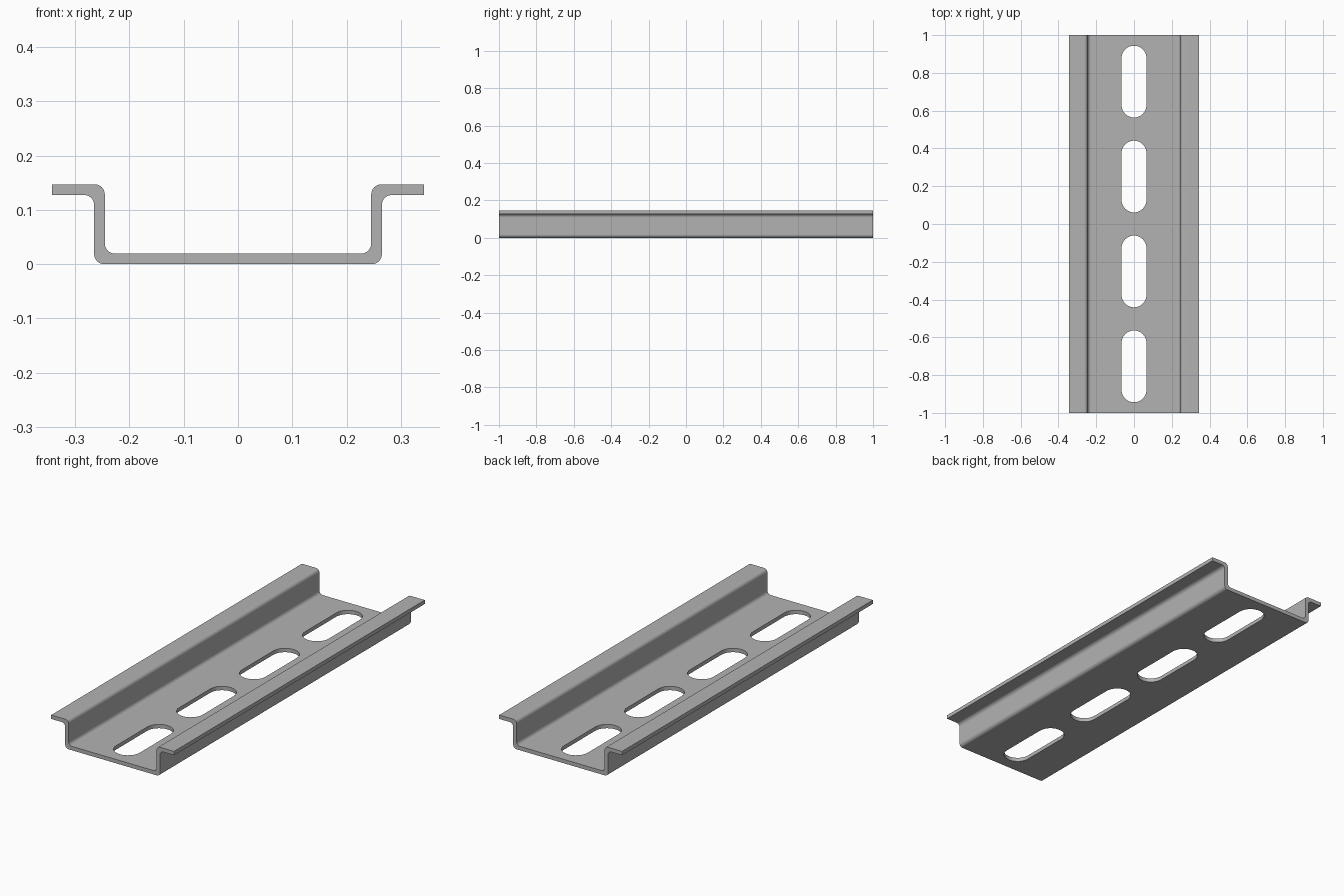
import bpy
import bmesh
import math

if "Cube" in bpy.data.objects:
    bpy.data.objects.remove(bpy.data.objects["Cube"], do_unlink=True)

LENGTH, HEIGHT, THICK = 2.0, 0.147, 0.0196
FLANGE_X, WALL_X, BEND = 0.343, 0.265, 0.0185
SLOT_LENGTH, SLOT_RADIUS, SLOT_PITCH = 0.38, 0.066, 0.5025

steel = bpy.data.materials.new("grey_steel")
steel.use_nodes = True
colour = (0.45, 0.45, 0.45, 1)
steel.diffuse_color = colour
steel.node_tree.nodes["Principled BSDF"].inputs["Base Color"].default_value = colour


def extrude_outline(name, points, direction, bevel_test=None):
    """Extrude a closed outline and round the lengthwise edges that pass the test."""
    bm = bmesh.new()
    face = bm.faces.new([bm.verts.new(p) for p in points])
    grown = bmesh.ops.extrude_face_region(bm, geom=[face])["geom"]
    bmesh.ops.translate(bm, vec=direction,
                        verts=[g for g in grown if isinstance(g, bmesh.types.BMVert)])
    if bevel_test:
        edges = [e for e in bm.edges if bevel_test(e)]
        bmesh.ops.bevel(bm, geom=edges, offset=BEND, offset_type='OFFSET',
                        segments=8, profile=0.5, affect='EDGES')
    bmesh.ops.recalc_face_normals(bm, faces=bm.faces)
    mesh = bpy.data.meshes.new(name)
    bm.to_mesh(mesh)
    bm.free()
    mesh.materials.append(steel)
    obj = bpy.data.objects.new(name, mesh)
    bpy.context.collection.objects.link(obj)
    return obj


# Rail: folded hat section, mirrored across x, with rounded bends
half = [(WALL_X, 0), (WALL_X, HEIGHT - THICK), (FLANGE_X, HEIGHT - THICK),
        (FLANGE_X, HEIGHT), (WALL_X - THICK, HEIGHT), (WALL_X - THICK, THICK)]
outline = half + [(-x, z) for x, z in reversed(half)]


def is_bend(edge):
    a, b = (v.co for v in edge.verts)
    return abs(a.y - b.y) > 1 and abs(a.x) < FLANGE_X - 0.01


rail = extrude_outline("mounting_rail", [(x, -LENGTH / 2, z) for x, z in outline],
                       (0, LENGTH, 0), is_bend)

# Slots: four rounded holes along the floor
slot = []
reach = SLOT_LENGTH / 2 - SLOT_RADIUS
for start, end_y in ((0, reach), (math.pi, -reach)):
    for i in range(17):
        a = start + math.pi * i / 16
        slot.append((SLOT_RADIUS * math.cos(a), end_y + SLOT_RADIUS * math.sin(a)))

bpy.context.view_layer.objects.active = rail
for n in range(4):
    y0 = (n - 1.5) * SLOT_PITCH
    cutter = extrude_outline("slot_cutter", [(x, y + y0, -0.05) for x, y in slot], (0, 0, 0.12))
    cutter.hide_render = True
    cut = rail.modifiers.new("slot", 'BOOLEAN')
    cut.operation, cut.solver, cut.object = 'DIFFERENCE', 'EXACT', cutter
    bpy.ops.object.modifier_apply(modifier=cut.name)
    bpy.data.objects.remove(cutter, do_unlink=True)

# Smooth bends with crisp cut edges
bpy.ops.object.select_all(action='DESELECT')
rail.select_set(True)
bpy.ops.object.shade_smooth_by_angle(angle=math.radians(30))
weighted = rail.modifiers.new("flat_faces", 'WEIGHTED_NORMAL')
weighted.keep_sharp = True
